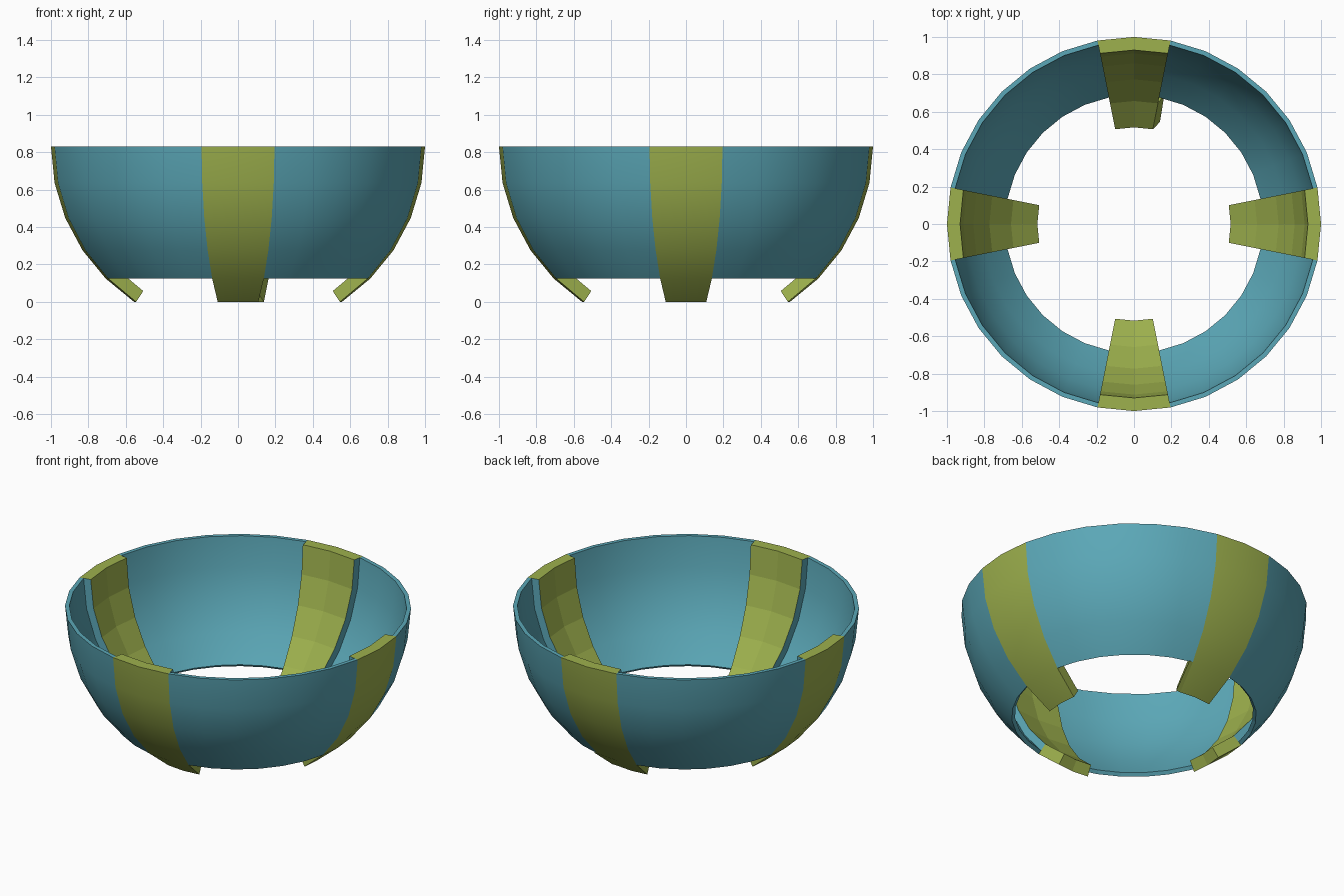
import bpy, bmesh, math
from mathutils import Vector

if "Cube" in bpy.data.objects:
    bpy.data.objects.remove(bpy.data.objects["Cube"])

STEP = math.radians(11.25)          # 32 sides round, 11.25 degree bands down
CZ = math.sin(5 * STEP)             # sphere centre height, strap tips touch z = 0


def material(name, rgb):
    m = bpy.data.materials.new(name)
    m.diffuse_color = (*rgb, 1)
    m.use_nodes = True
    m.node_tree.nodes["Principled BSDF"].inputs["Base Color"].default_value = m.diffuse_color
    return m


TEAL = material("teal", (0.105, 0.39, 0.475))
OLIVE = material("olive green", (0.34, 0.44, 0.075))


def point(r, i, j):
    a, b = i * STEP, j * STEP
    return Vector((r * math.cos(b) * math.cos(a), r * math.cos(b) * math.sin(a), CZ - r * math.sin(b)))


def shell(name, first, cols, rows, thick, mats, wall_rows=0, flat_inside=False):
    """Thick patch of a sphere; the side walls use the second material for wall_rows bands."""
    bm = bmesh.new()
    out = [[bm.verts.new(point(1, first + i, j)) for j in range(rows + 1)] for i in range(cols + 1)]
    inn = [[bm.verts.new(point(1 - thick, first + i, j)) for j in range(rows + 1)] for i in range(cols + 1)]

    def quad(a, b, c, d, mat=0, smooth=False):
        f = bm.faces.new((a, b, c, d))
        f.material_index, f.smooth = mat, smooth

    for i in range(cols):
        for j in range(rows):
            quad(out[i][j], out[i][j + 1], out[i + 1][j + 1], out[i + 1][j], 0, True)
            quad(inn[i][j], inn[i + 1][j], inn[i + 1][j + 1], inn[i][j + 1], 0, not flat_inside)
        quad(out[i][0], out[i + 1][0], inn[i + 1][0], inn[i][0])
        quad(out[i][rows], inn[i][rows], inn[i + 1][rows], out[i + 1][rows])
    for j in range(rows):
        m = 1 if j < wall_rows else 0
        quad(out[0][j], inn[0][j], inn[0][j + 1], out[0][j + 1], m)
        quad(out[cols][j], out[cols][j + 1], inn[cols][j + 1], inn[cols][j], m)
    # crisp borders between the curved skin and the walls
    for e in bm.edges:
        if len(e.link_faces) == 2 and e.calc_face_angle(0) > math.radians(40):
            e.smooth = False
    me = bpy.data.meshes.new(name)
    bm.to_mesh(me)
    bm.free()
    for m in mats:
        me.materials.append(m)
    ob = bpy.data.objects.new(name, me)
    bpy.context.collection.objects.link(ob)
    return ob


# four wall panels and four thicker straps that end in feet
for k, side in enumerate(("right", "back", "left", "front")):
    shell("strap_" + side, 8 * k - 1, 2, 5, 0.07, [OLIVE, TEAL], 4, True)
    shell("wall_panel_" + side, 8 * k + 1, 6, 4, 0.025, [TEAL])

# small flared flap on the side of the back foot
bm = bmesh.new()
edge = [point(r, 7, j) for r, j in ((1, 4), (0.93, 4), (0.93, 5), (1, 5))]
flare = [edge[0] + Vector((0.025, 0, 0)), edge[3] + Vector((0.03, 0, 0))]
a, b, c, d = [bm.verts.new(p) for p in edge]
e, f = [bm.verts.new(p) for p in flare]
for vs in ((a, b, c, d), (e, f, c, b), (a, d, f, e), (a, e, b), (d, c, f)):
    bm.faces.new(vs)
bmesh.ops.recalc_face_normals(bm, faces=bm.faces)
me = bpy.data.meshes.new("back_foot_flap")
bm.to_mesh(me)
bm.free()
me.materials.append(OLIVE)
bpy.context.collection.objects.link(bpy.data.objects.new("back_foot_flap", me))
